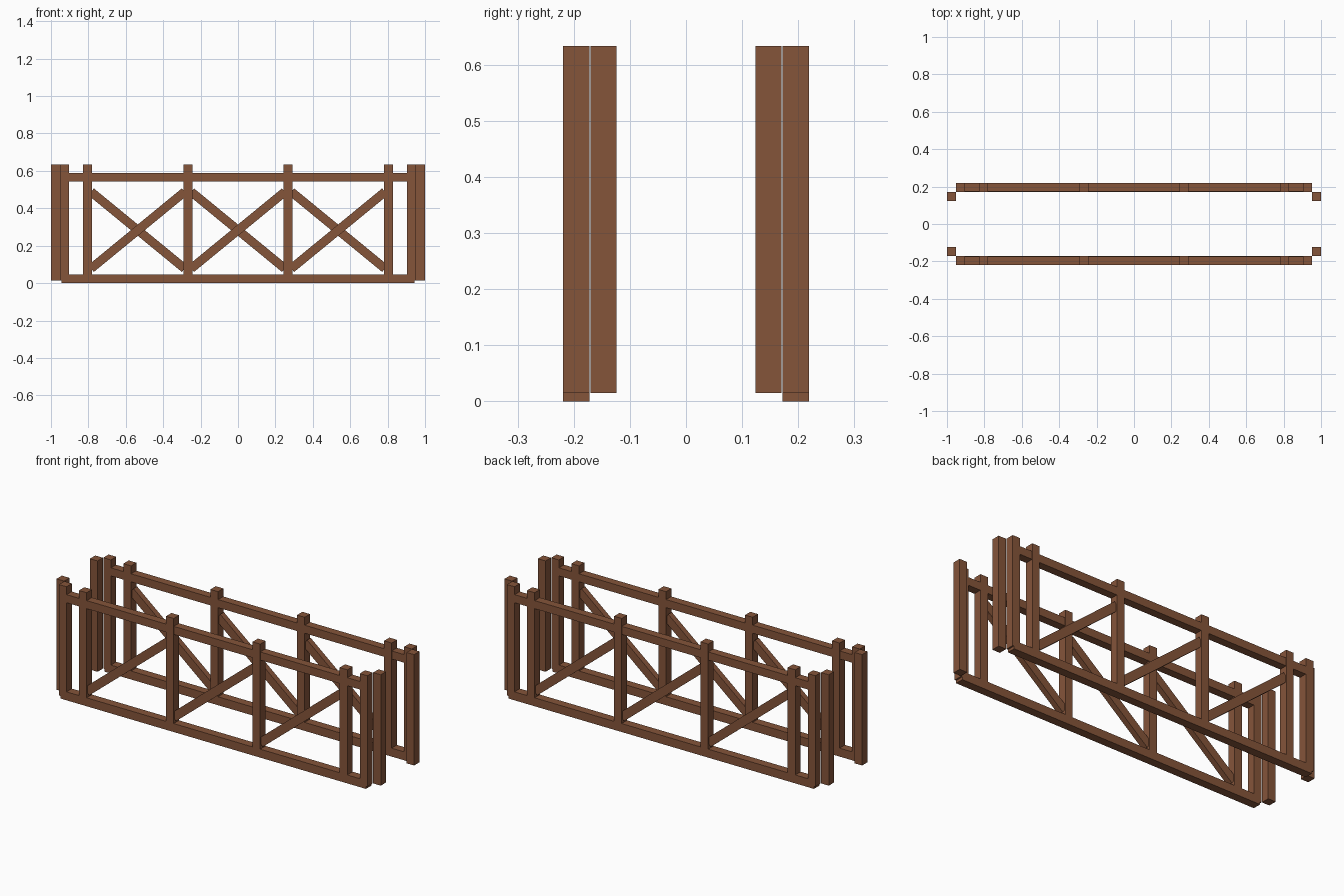
import bpy, math

if "Cube" in bpy.data.objects:
    bpy.data.objects.remove(bpy.data.objects["Cube"])

# Single timber colour
wood = bpy.data.materials.new("brown_wood")
wood.diffuse_color = (0.235, 0.09, 0.042, 1)
wood.use_nodes = True
wood.node_tree.nodes["Principled BSDF"].inputs["Base Color"].default_value = wood.diffuse_color


def beam(name, center, size, tilt=0.0):
    x, y, z = (s / 2 for s in size)
    verts = [(a, b, c) for a in (-x, x) for b in (-y, y) for c in (-z, z)]
    faces = [(0, 1, 3, 2), (4, 6, 7, 5), (0, 4, 5, 1),
             (2, 3, 7, 6), (0, 2, 6, 4), (1, 5, 7, 3)]
    mesh = bpy.data.meshes.new(name)
    mesh.from_pydata(verts, [], faces)
    mesh.materials.append(wood)
    ob = bpy.data.objects.new(name, mesh)
    ob.location = center
    ob.rotation_euler = (0, tilt, 0)
    bpy.context.collection.objects.link(ob)
    return ob


T = 0.047                      # timber thickness
POST_Z, POST_H = 0.324, 0.618  # posts span z 0.015 to 0.633
ANGLE = math.atan(0.82)        # brace slope

for side, label in ((-1, "front"), (1, "back")):
    y = side * 0.1955
    # Horizontal rails
    beam(label + "_bottom_rail", (0, y, T / 2), (1.885, T, T))
    beam(label + "_top_rail", (0, y, 0.566), (1.85, T - 0.002, 0.045))
    # Upright posts
    for x in (-0.928, -0.804, -0.267, 0.267, 0.804, 0.928):
        beam(label + "_post", (x, y, POST_Z), (T, T, POST_H))
    # Diagonal braces, leaning opposite ways on the two railings
    for x in (-0.5355, 0, 0.5355):
        beam(label + "_brace", (x, y, 0.283),
             (0.5 / math.cos(ANGLE), 0.032, T), side * ANGLE)
    # Inset end posts
    for x in (-0.9765, 0.9765):
        beam(label + "_end_post", (x, side * 0.147, POST_Z), (T, T, POST_H))
